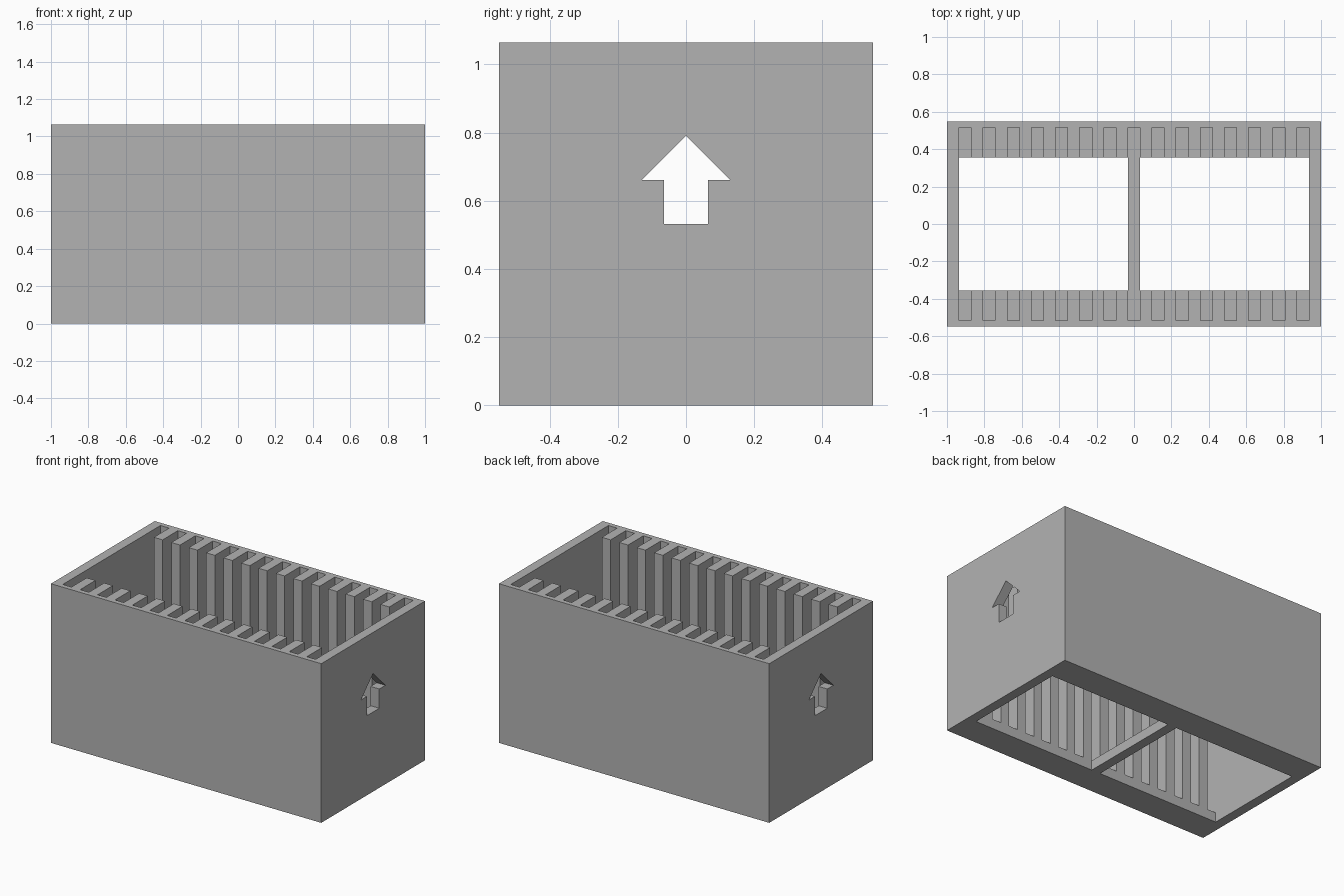
import bpy
import bmesh
from mathutils import Vector

default = bpy.data.objects.get("Cube")
if default:
    bpy.data.objects.remove(default, do_unlink=True)

U = 2 / 31             # end wall, rib, slot and floor thickness
HEIGHT = 16.5 * U
OUTER_Y = 8.5 * U
SLOT_Y = 8 * U         # back of the slots
RIB_Y = 5.5 * U        # inner face of the ribs
INNER_X = 14.5 * U
SLOTS = 15

grey = bpy.data.materials.new("plain grey")
grey.use_nodes = True
colour = (0.45, 0.45, 0.45, 1)
grey.diffuse_color = colour
grey.node_tree.nodes["Principled BSDF"].inputs["Base Color"].default_value = colour


def prism(name, outline, offset):
    """Extrude a closed 3D outline along an offset."""
    bm = bmesh.new()
    face = bm.faces.new([bm.verts.new(p) for p in outline])
    ext = bmesh.ops.extrude_face_region(bm, geom=[face])
    moved = [g for g in ext["geom"] if isinstance(g, bmesh.types.BMVert)]
    bmesh.ops.translate(bm, vec=Vector(offset), verts=moved)
    bmesh.ops.recalc_face_normals(bm, faces=bm.faces)
    mesh = bpy.data.meshes.new(name)
    bm.to_mesh(mesh)
    bm.free()
    mesh.materials.append(grey)
    obj = bpy.data.objects.new(name, mesh)
    bpy.context.collection.objects.link(obj)
    return obj


def box(name, x0, x1, y, z0, z1):
    return prism(name, [(x0, -y, z0), (x1, -y, z0), (x1, y, z0), (x0, y, z0)],
                 (0, 0, z1 - z0))


# Outer block
rack = box("slotted_box", -1, 1, OUTER_Y, 0, HEIGHT)

# Cavity with a comb outline, leaving upright ribs along both long walls
comb = []
for i in range(SLOTS):
    x = -INNER_X + 2 * U * i
    comb += [(x, RIB_Y), (x, SLOT_Y), (x + U, SLOT_Y), (x + U, RIB_Y)]
# the end slots share their outer side with the end walls
comb = comb[1:-1]
comb += [(-x, -y) for x, y in comb]
cavity = prism("cavity_cutter", [(x, y, U) for x, y in comb], (0, 0, HEIGHT))

# Two floor openings either side of a cross bar
openings = [box("left_opening_cutter", U / 2, INNER_X, RIB_Y, -U, 4 * U),
            box("right_opening_cutter", -INNER_X, -U / 2, RIB_Y, -U, 4 * U)]

# Up arrow through both end walls
half = [(1, 8.25), (1, 10.25), (2, 10.25)]
arrow = half + [(0, 12.25)] + [(-y, z) for y, z in reversed(half)]
arrow_cutter = prism("arrow_cutter", [(-1.2, y * U, z * U) for y, z in arrow],
                     (2.4, 0, 0))

# Cut everything out of the block
for cutter in [cavity, *openings, arrow_cutter]:
    cutter.hide_render = True
    mod = rack.modifiers.new(cutter.name, "BOOLEAN")
    mod.operation = "DIFFERENCE"
    mod.solver = "EXACT"
    mod.object = cutter

# Bake the cuts and remove the cutters
graph = bpy.context.evaluated_depsgraph_get()
result = bpy.data.meshes.new_from_object(rack.evaluated_get(graph))
rack.modifiers.clear()
rack.data = result
for cutter in [cavity, *openings, arrow_cutter]:
    bpy.data.objects.remove(cutter, do_unlink=True)
